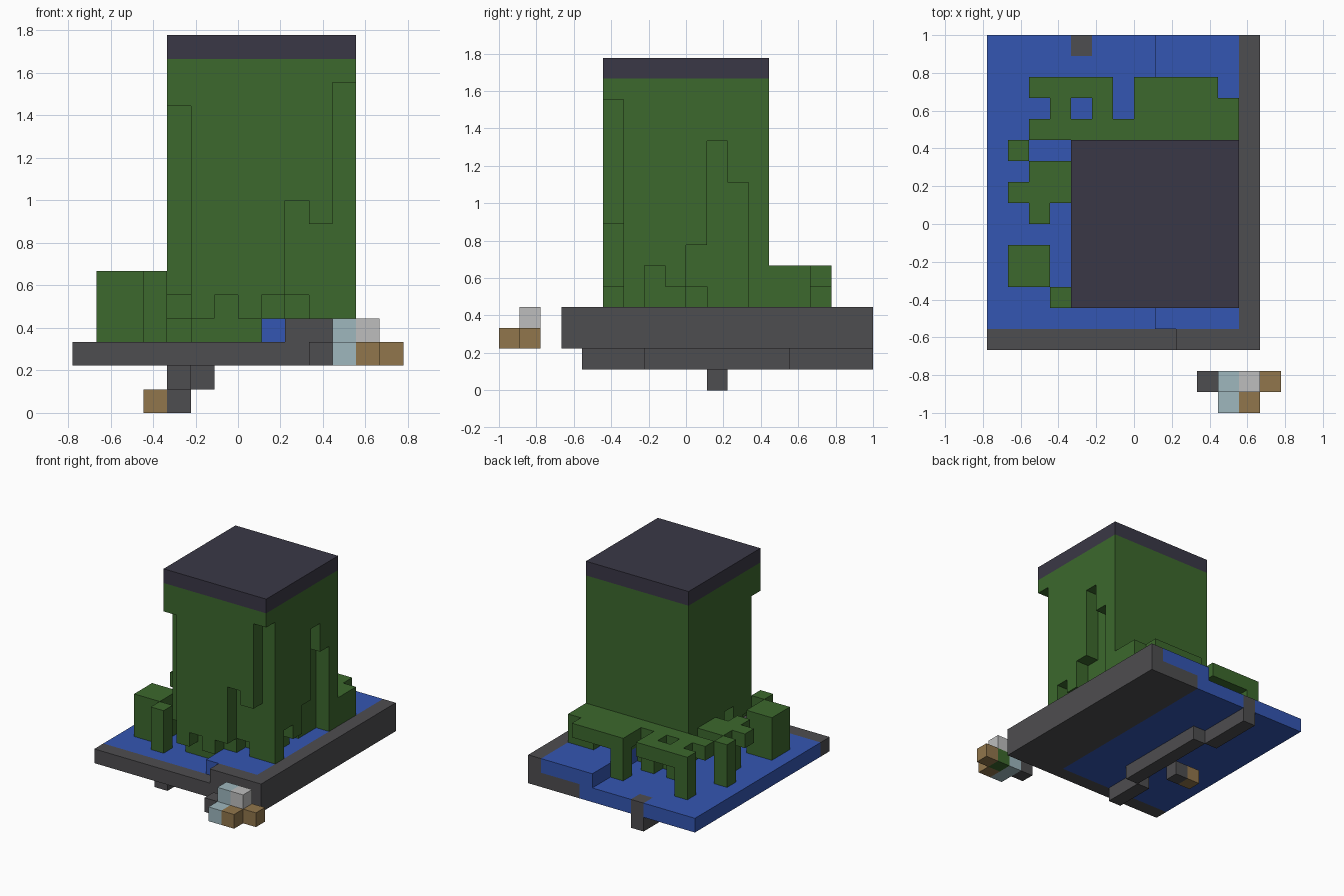
import bpy
import bmesh
from mathutils import Vector

U = 1 / 9  # edge of one block

old = bpy.data.objects.get("Cube")
if old:
    bpy.data.objects.remove(old, do_unlink=True)


def material(name, r, g, b):
    m = bpy.data.materials.new(name)
    m.use_nodes = True
    m.diffuse_color = (r, g, b, 1)
    m.node_tree.nodes["Principled BSDF"].inputs["Base Color"].default_value = (r, g, b, 1)
    return m


leaf = material("leaf green", .045, .138, .026)
stone = material("stone grey", .076, .075, .08)
water = material("water blue", .034, .093, .445)
slate = material("dark slate", .042, .039, .061)
wood = material("wood brown", .283, .181, .072)
ice = material("pale blue", .342, .474, .515)
pale = material("light grey", .515, .515, .515)


def box(x0, x1, y0, y1, z0, z1):
    """Set of unit cells filling a box."""
    return {(x, y, z) for x in range(x0, x1) for y in range(y0, y1) for z in range(z0, z1)}


def blocks(name, cells, mat):
    """Outer skin of a set of cells, with coplanar faces merged."""
    bm = bmesh.new()
    verts = {}

    def vert(p):
        key = tuple(round(c) for c in p)
        if key not in verts:
            verts[key] = bm.verts.new(Vector(key) * U)
        return verts[key]

    for cell in cells:
        centre = Vector(cell) + Vector((.5, .5, .5))
        for axis in range(3):
            for sign in (-1, 1):
                n = Vector((0, 0, 0))
                n[axis] = sign
                if tuple(int(a + b) for a, b in zip(cell, n)) in cells:
                    continue
                a = Vector((0, 0, 0))
                a[(axis + 1) % 3] = .5
                b = n.cross(a)
                mid = centre + n * .5
                bm.faces.new([vert(mid + s * a + t * b)
                              for s, t in ((-1, -1), (1, -1), (1, 1), (-1, 1))])
    bmesh.ops.dissolve_limit(bm, angle_limit=.01, verts=bm.verts[:], edges=bm.edges[:])
    mesh = bpy.data.meshes.new(name)
    bm.to_mesh(mesh)
    bm.free()
    mesh.materials.append(mat)
    ob = bpy.data.objects.new(name, mesh)
    bpy.context.collection.objects.link(ob)
    return ob


# Base: stone floor, kerb and side wall around a stepped pool
post = box(-3, -2, 8, 9, 1, 3)
blocks("stone_base", box(2, 6, -6, 9, 2, 3) | box(-7, 2, -6, -5, 2, 3)
       | box(2, 6, -6, -5, 3, 4) | box(5, 6, -6, 9, 3, 4), stone)
blocks("pool_water", (box(-7, 2, -5, 9, 2, 3) - post) | box(1, 5, -5, 9, 3, 4), water)

# Winding stone channel under the base, with two loose blocks below
blocks("under_channel", post | box(-3, -2, 5, 9, 1, 2) | box(-2, -1, -2, 5, 1, 2)
       | box(-3, -2, -5, -2, 1, 2), stone)
blocks("under_stone_block", box(-3, -2, 1, 2, 0, 1), stone)
blocks("under_wood_block", box(-4, -3, 1, 2, 0, 1), wood)

# Tower: each column of leaves hangs down to its own height
front = [13, 4, 5, 4, 5, 9, 8, 14]
right = [14, 4, 6, 5, 7, 12, 10, 4]
left = [13, 5, 4, 6, 5, 4, 6, 4]
hang = {(x, y): 3 if x < 1 else 4 for x in range(-3, 5) for y in range(-4, 4)}
for i in range(8):
    hang[-3, i - 4] = left[i]
    hang[4, i - 4] = right[i]
    hang[i - 3, -4] = front[i]
hang[2, -3] = hang[3, 0] = 5
tower = set()
for (x, y), z in hang.items():
    tower |= box(x, x + 1, y, y + 1, z, 15)
blocks("leafy_tower", tower, leaf)
blocks("tower_roof", box(-3, 5, -4, 4, 15, 16), slate)

# Low canopy behind and beside the tower; L = down to the water, c = raised
plan = ["_cLcc_Lcccc__",
        "___L_c_ccccL_",
        "_cLcLLcLLLLL_"]
plan = [row.replace("_", " ") for row in plan]
rows = {6: " Lccc Lccc ",
        5: "  c c cccLL",
        4: " ccLcLcLLLL",
        3: "L          ",
        2: " cc        ",
        1: "cLc        ",
        0: " c         ",
        -2: "LL         ",
        -3: "LL         ",
        -4: "  L        "}
canopy = set()
for y, row in rows.items():
    for i, mark in enumerate(row):
        x = i - 6
        if mark != " ":
            low = 5 if mark == "c" else 3 if x < 1 else 4
            canopy |= box(x, x + 1, y, y + 1, low, 6)
blocks("low_canopy", canopy, leaf)

# Loose cluster of blocks in front
blocks("cluster_stone", {(3, -8, 2)}, stone)
blocks("cluster_ice", {(4, -8, 2), (4, -8, 3), (4, -9, 2)}, ice)
blocks("cluster_pale", {(5, -8, 3)}, pale)
blocks("cluster_leaf", {(5, -8, 2)}, leaf)
blocks("cluster_wood", {(5, -9, 2), (6, -8, 2)}, wood)
